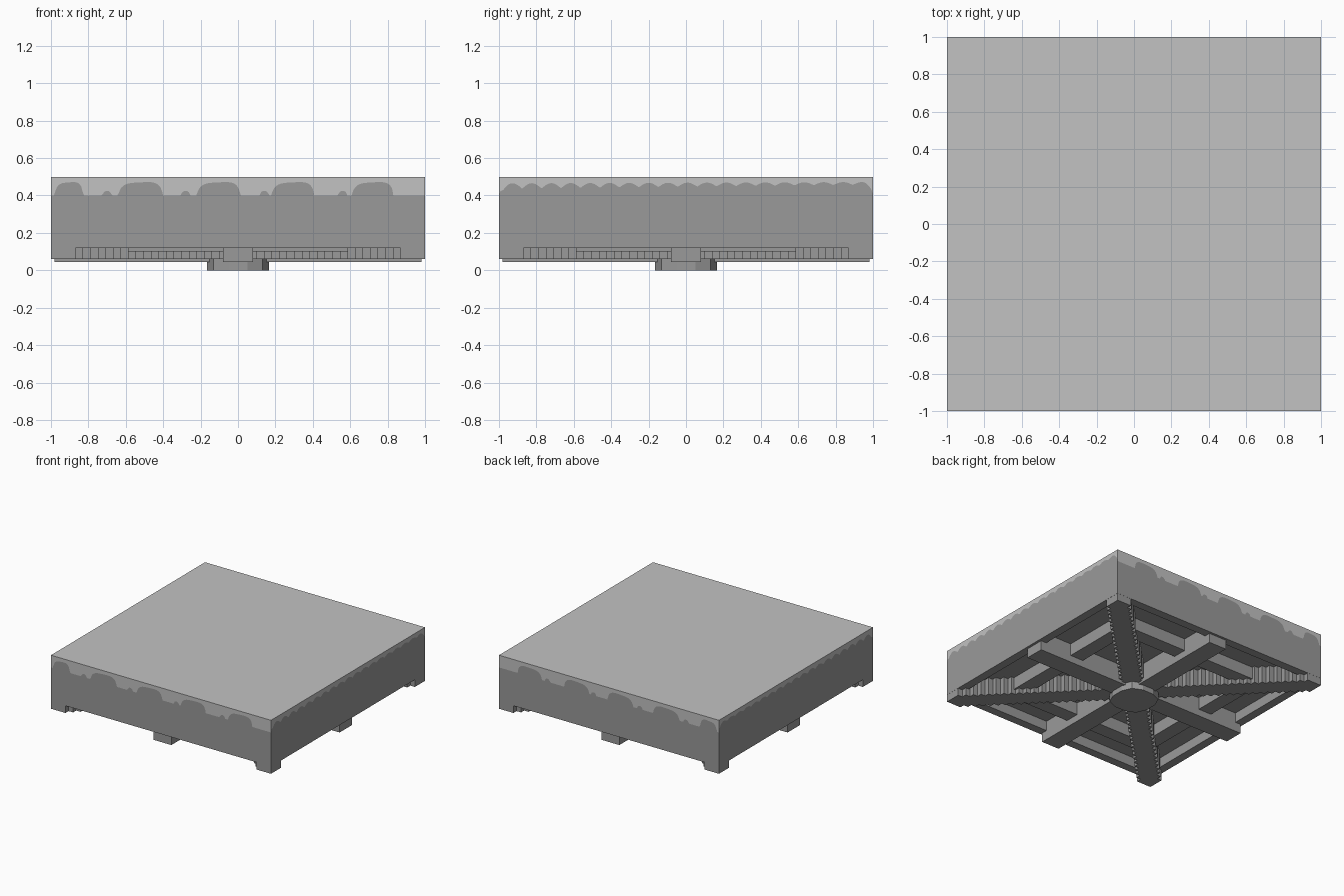
import bpy, bmesh
from math import sin, pi

if "Cube" in bpy.data.objects:
    bpy.data.objects.remove(bpy.data.objects["Cube"])


def make_material(name, value):
    m = bpy.data.materials.new(name)
    m.use_nodes = True
    colour = (value, value, value, 1)
    m.diffuse_color = colour
    m.node_tree.nodes["Principled BSDF"].inputs["Base Color"].default_value = colour
    return m


LIGHT = make_material("light grey", 0.54)
DARK = make_material("dark grey", 0.32)

TOP, RIM, CEILING = 0.5, 0.12, 0.2
INNER = 0.93


def finish(name, bm, materials):
    mesh = bpy.data.meshes.new(name)
    bm.to_mesh(mesh)
    bm.free()
    for m in materials:
        mesh.materials.append(m)
    ob = bpy.data.objects.new(name, mesh)
    bpy.context.collection.objects.link(ob)
    return ob


def prism(name, outline, z0, z1):
    bm = bmesh.new()
    base = bm.faces.new([bm.verts.new((x, y, z0)) for x, y in outline])
    grown = bmesh.ops.extrude_face_region(bm, geom=[base], use_keep_orig=True)
    for v in grown["geom"]:
        if isinstance(v, bmesh.types.BMVert):
            v.co.z = z1
    bmesh.ops.recalc_face_normals(bm, faces=bm.faces[:])
    return finish(name, bm, [DARK])


def box(name, x0, x1, y0, y1, z0, z1):
    return prism(name, [(x0, y0), (x1, y0), (x1, y1), (x0, y1)], z0, z1)


# Lower edge of the light coating: wide drips on front and back
PLATEAUS = [(-0.98, -0.83), (-0.64, -0.405), (-0.22, 0.01), (0.18, 0.405), (0.61, 0.83)]
BUMPS = [-0.7, -0.28, 0.14, 0.56]


def wide_drips(u):
    z = 0.4
    for a, b in PLATEAUS:
        if a < u < b:
            t = (2 * u - a - b) / (b - a)
            z = 0.4 + 0.07 * (1 - abs(t) ** 4) ** 0.5 + 0.006 * t
    for c in BUMPS:
        t = (u - c) / 0.024
        if abs(t) < 1:
            z = 0.4 + 0.025 * (1 - t * t) ** 0.5
    return z


# Fine scallops on the two sides, flattening toward the back
def fine_scallops(u):
    f = (u + 1) / 2
    z = 0.435 + 0.023 * f + (0.03 - 0.016 * f) * abs(sin(pi * (u + 0.98) / 0.104))
    edge = min(1, (1 - abs(u)) / 0.06)
    return 0.4 + (z - 0.4) * (1 - (1 - edge) ** 2) ** 0.5


# Slab: top, walls split along the drip line, hollow underside
bm = bmesh.new()


def face(points, index):
    f = bm.faces.new([bm.verts.new(p) for p in points])
    f.material_index = index


face([(-1, -1, TOP), (1, -1, TOP), (1, 1, TOP), (-1, 1, TOP)], 0)
face([(-INNER, INNER, CEILING), (INNER, INNER, CEILING),
      (INNER, -INNER, CEILING), (-INNER, -INNER, CEILING)], 1)
STEPS = 260
walls = [((0, -1), (1, 0), 1, wide_drips), ((0, 1), (-1, 0), -1, wide_drips),
         ((1, 0), (0, 1), 1, fine_scallops), ((-1, 0), (0, -1), -1, fine_scallops)]
for n, r, sign, drip in walls:
    def at(s, z, d=1):
        return (n[0] * d + r[0] * s, n[1] * d + r[1] * s, z)

    for i in range(STEPS):
        a, b = 2 * i / STEPS - 1, 2 * (i + 1) / STEPS - 1
        za, zb = drip(sign * a), drip(sign * b)
        face([at(a, za), at(b, zb), at(b, TOP), at(a, TOP)], 0)
        face([at(a, RIM), at(b, RIM), at(b, zb), at(a, za)], 1)
    k = INNER
    face([at(1, RIM), at(-1, RIM), at(-k, RIM, k), at(k, RIM, k)], 1)
    face([at(k, RIM, k), at(-k, RIM, k), at(-k, CEILING, k), at(k, CEILING, k)], 1)
bmesh.ops.remove_doubles(bm, verts=bm.verts[:], dist=0.0001)
finish("floor_slab", bm, [LIGHT, DARK])

# Diagonal ribs with stepped edges, from corner to corner
half, count, reach = 0.065, 46, 0.999 - 0.065
centres = [-reach + 2 * reach * i / count for i in range(count + 1)]
stairs = []
for c, d in zip(centres, centres[1:]):
    stairs += [(c + half, c - half), (c + half, d - half)]
stairs.append((centres[-1] + half, centres[-1] - half))
tip = reach + half
outline = [(-tip, -tip)] + stairs + [(tip, tip)] + [(y, x) for x, y in reversed(stairs)]
prism("diagonal_rib_a", outline, 0.06, CEILING + 0.01)
prism("diagonal_rib_b", [(-x, y) for x, y in outline], 0.06, CEILING + 0.01)

# Straight ribs crossing in the middle
box("cross_rib_x", -0.98, 0.98, -0.08, 0.08, 0.043, CEILING + 0.01)
box("cross_rib_y", -0.08, 0.08, -0.98, 0.98, 0.043, CEILING + 0.01)

# Square ring of shallow ribs
for s, side in ((-1, "a"), (1, "b")):
    lo, hi = sorted((s * 0.57, s * 0.69))
    box("ring_rib_x_" + side, -0.69, 0.69, lo, hi, 0.1, CEILING + 0.01)
    box("ring_rib_y_" + side, lo, hi, -0.69, 0.69, 0.1, CEILING + 0.01)

# Central hub
quarter = [(0.165, 0.05), (0.13, 0.13), (0.05, 0.165)]
hub = []
for _ in range(4):
    hub += quarter
    quarter = [(-y, x) for x, y in quarter]
prism("centre_hub", hub, 0, 0.06)
